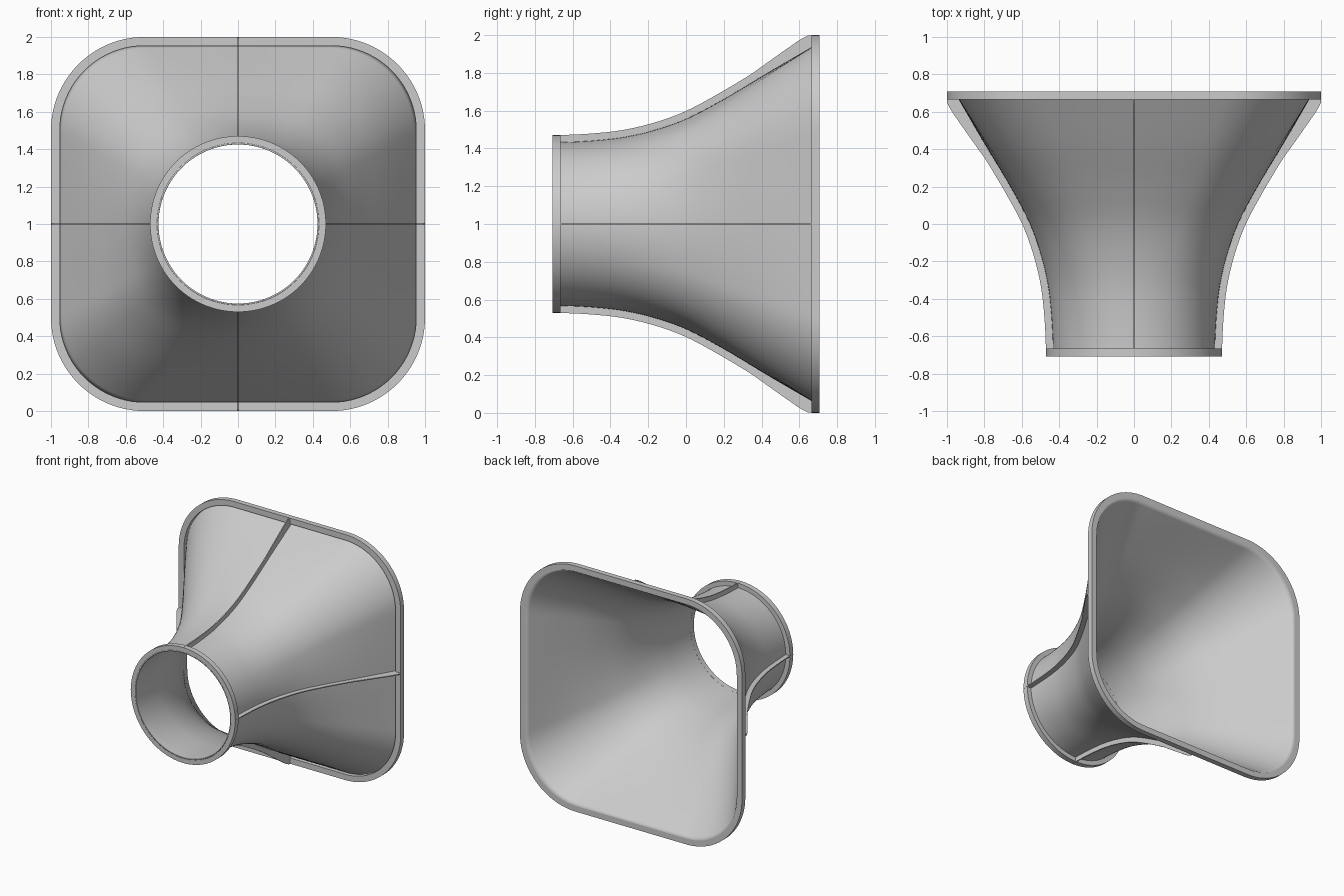
import bpy, bmesh, math
from mathutils import Vector

if "Cube" in bpy.data.objects:
    bpy.data.objects.remove(bpy.data.objects["Cube"])

N = 24                      # segments per eighth of the outline
ZC = 1.0                    # height of the duct axis
FRONT, BACK, FL = -0.708, 0.708, 0.043
R_IN, R_OUT = 0.425, 0.47
S_IN, S_OUT = 0.953, 1.0
STRAIGHT = 0.5              # half length of the straight side of the square rim

def circle(r):
    return [Vector((r * math.cos(a), r * math.sin(a)))
            for a in (2 * math.pi * i / (8 * N) for i in range(8 * N))]

def rounded_square(h):
    rad = h - STRAIGHT
    total = STRAIGHT + rad * math.pi / 4
    pts = []
    eighth = []
    nf = round(N * STRAIGHT / total)
    for i in range(N + 1):
        if i <= nf:
            eighth.append(Vector((h, STRAIGHT * i / nf)))
        else:
            a = math.pi / 4 * (i - nf) / (N - nf)
            eighth.append(Vector((STRAIGHT + rad * math.cos(a), STRAIGHT + rad * math.sin(a))))
    quarter = eighth[:-1] + [Vector((p.y, p.x)) for p in reversed(eighth)][:-1]
    for q in range(4):
        c, s = round(math.cos(q * math.pi / 2)), round(math.sin(q * math.pi / 2))
        pts += [Vector((c * p.x - s * p.y, s * p.x + c * p.y)) for p in quarter]
    return pts

def loft(name, rings, closed):
    """rings: list of (outline, y); skins neighbouring outlines."""
    bm = bmesh.new()
    vs = [[bm.verts.new((p.x, y, ZC + p.y)) for p in o] for o, y in rings]
    pairs = list(zip(vs, vs[1:] + vs[:1])) if closed else list(zip(vs, vs[1:]))
    for a, b in pairs:
        n = len(a)
        for i in range(n):
            bm.faces.new((a[i], a[(i + 1) % n], b[(i + 1) % n], b[i]))
    return finish(name, bm)

def finish(name, bm):
    bmesh.ops.recalc_face_normals(bm, faces=bm.faces)
    me = bpy.data.meshes.new(name)
    bm.to_mesh(me)
    bm.free()
    ob = bpy.data.objects.new(name, me)
    bpy.context.collection.objects.link(ob)
    bpy.ops.object.select_all(action='DESELECT')
    ob.select_set(True)
    bpy.context.view_layer.objects.active = ob
    bpy.ops.object.shade_smooth_by_angle(angle=math.radians(30))
    return ob

# Flare curve of the duct wall: (y, distance from axis), smoothed by Hermite interpolation
KEYS = [(FRONT, R_IN), (-0.4, 0.442), (-0.2, 0.48), (0.0, 0.548),
        (0.2, 0.653), (0.45, 0.803), (BACK, S_IN)]

def flare(y):
    slopes = [0.0] + [(KEYS[i + 1][1] - KEYS[i - 1][1]) / (KEYS[i + 1][0] - KEYS[i - 1][0])
                      for i in range(1, len(KEYS) - 1)] + [0.58]
    for i in range(len(KEYS) - 1):
        (a, ra), (b, rb) = KEYS[i], KEYS[i + 1]
        if y <= b or i == len(KEYS) - 2:
            t, w = (y - a) / (b - a), b - a
            return ((2*t**3 - 3*t**2 + 1) * ra + (t**3 - 2*t**2 + t) * w * slopes[i]
                    + (3*t**2 - 2*t**3) * rb + (t**3 - t**2) * w * slopes[i + 1])

STEPS = 48
ys = [FRONT + (BACK - FRONT) * i / STEPS for i in range(STEPS + 1)]

# Duct wall: round outline blending into the rounded square
ci, sq = circle(R_IN), rounded_square(S_IN)
rings = []
for y in ys:
    s = (flare(y) - R_IN) / (S_IN - R_IN)
    rings.append(([a.lerp(b, s) for a, b in zip(ci, sq)], y))
wall = loft("duct_wall", rings, False)
m = wall.modifiers.new("thickness", 'SOLIDIFY')
m.thickness = 0.008
m.offset = 1.0

# Rims at both ends
def rim(name, inner, outer, y0, y1):
    loft(name, [(inner, y0), (outer, y0), (outer, y1), (inner, y1)], True)

rim("round_rim", circle(R_IN), circle(R_OUT), FRONT, FRONT + FL)
rim("square_rim", rounded_square(S_IN), rounded_square(S_OUT), BACK - FL, BACK)

# Thin ribs along the four sides
def rib(name, quarter):
    bm = bmesh.new()
    ang, w = quarter * math.pi / 2, 0.004
    d = Vector((math.cos(ang), 0, math.sin(ang)))
    side = Vector((-math.sin(ang), 0, math.cos(ang)))
    rows = []
    for y in [v for v in ys if v < BACK - 0.01]:
        r = flare(y)
        slope = (flare(y + 0.005) - flare(y - 0.005)) / 0.01
        extra = 0.03 * max(0.0, min(1.0, (y - 0.35) / 0.25))
        top = min(r + 0.046 * math.sqrt(1 + slope * slope) + extra, S_OUT - 0.001)
        rows.append([bm.verts.new(d * rr + side * k + Vector((0, y, ZC)))
                     for rr, k in ((r + 0.002, -w), (top, -w), (top, w), (r + 0.002, w))])
    for a, b in zip(rows, rows[1:]):
        for i in range(4):
            bm.faces.new((a[i], a[(i + 1) % 4], b[(i + 1) % 4], b[i]))
    bm.faces.new(rows[0])
    bm.faces.new(rows[-1])
    finish(name, bm)

for q, n in enumerate(("right", "top", "left", "bottom")):
    rib(n + "_rib", q)
